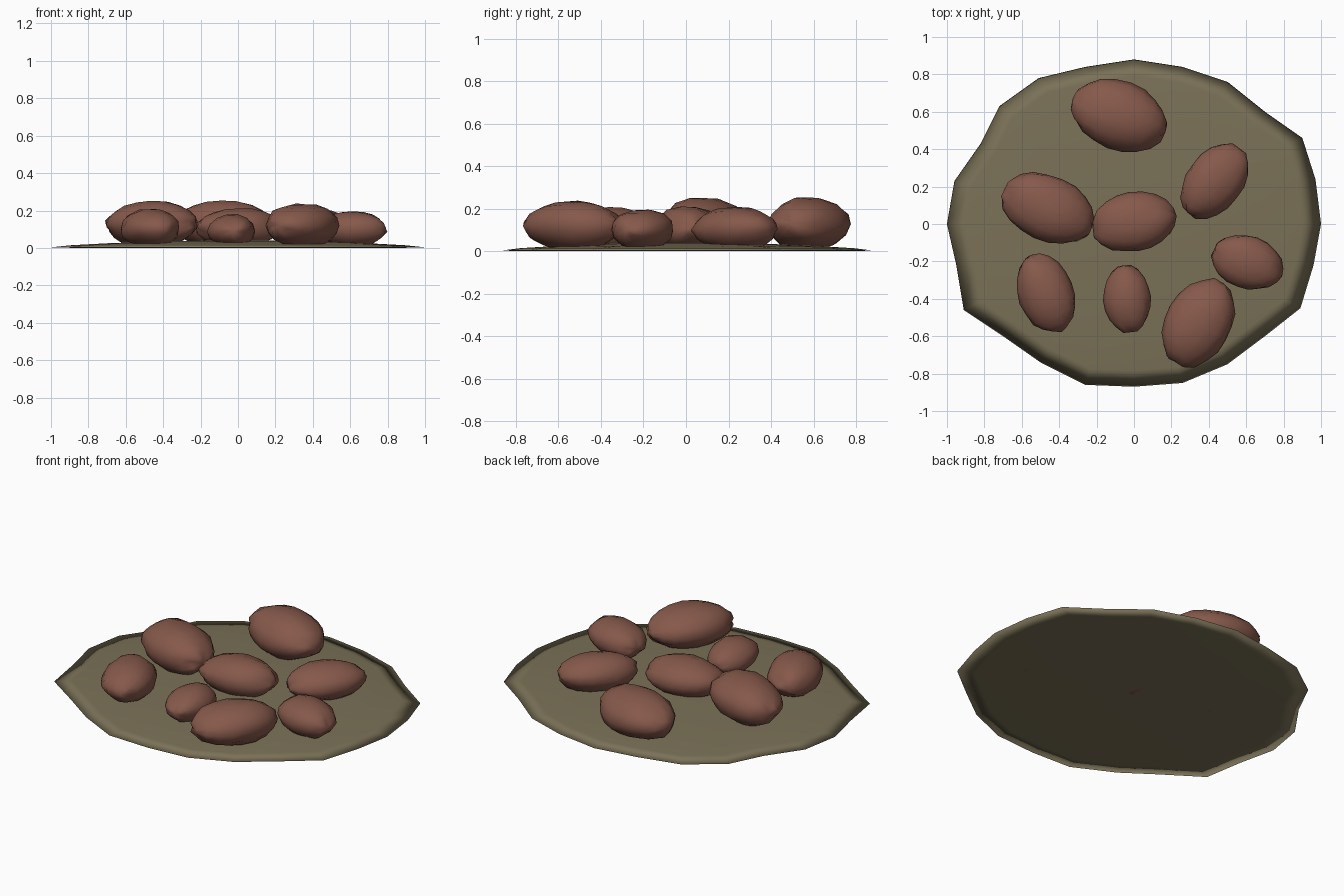
import bpy, bmesh, math, random
from mathutils import Matrix, Vector

random.seed(7)
cube = bpy.data.objects.get("Cube")
if cube:
    bpy.data.objects.remove(cube, do_unlink=True)


def make_material(name, rgb):
    mat = bpy.data.materials.new(name)
    mat.use_nodes = True
    colour = (*rgb, 1)
    mat.diffuse_color = colour
    bsdf = next(n for n in mat.node_tree.nodes if n.type == 'BSDF_PRINCIPLED')
    bsdf.inputs["Base Color"].default_value = colour
    return mat


def finish(bm, name, mat):
    bmesh.ops.recalc_face_normals(bm, faces=bm.faces)
    for face in bm.faces:
        face.smooth = True
    mesh = bpy.data.meshes.new(name)
    bm.to_mesh(mesh)
    bm.free()
    mesh.materials.append(mat)
    obj = bpy.data.objects.new(name, mesh)
    bpy.context.collection.objects.link(obj)
    return obj


olive = make_material("olive", (0.195, 0.165, 0.095))
brown = make_material("reddish brown", (0.24, 0.10, 0.07))

# Irregular outline of the shallow mat
OUTLINE = [(0, .88), (.26, .84), (.5, .76), (.7, .6), (.9, .46), (.97, .24),
           (1, 0), (.96, -.22), (.89, -.45), (.7, -.6), (.5, -.75), (.26, -.85),
           (0, -.87), (-.26, -.86), (-.5, -.74), (-.7, -.6), (-.91, -.46), (-.95, -.22),
           (-1, 0), (-.96, .23), (-.82, .43), (-.72, .63), (-.51, .78), (-.26, .84)]


def build_mat():
    bm = bmesh.new()

    def ring(scale, z):
        return [bm.verts.new((x * scale, y * scale, z)) for x, y in OUTLINE]

    # underside, thin rim, then gently domed top
    rings = [ring(s, z) for s, z in
             ((.9, .001), (1, .003), (.9, .014), (.7, .025), (.4, .036))]
    count = len(OUTLINE)
    for low, high in zip(rings, rings[1:]):
        for i in range(count):
            j = (i + 1) % count
            bm.faces.new((low[i], low[j], high[j], high[i]))
    for edge, z in ((rings[0], .001), (rings[-1], .041)):
        centre = bm.verts.new((0, 0, z))
        for i in range(count):
            bm.faces.new((edge[i], edge[(i + 1) % count], centre))
    finish(bm, "woven_mat", olive)


def build_tuber(name, x, y, half_length, half_width, top, angle):
    # Lumpy ellipsoid lying on its side, its poles along the long axis
    bm = bmesh.new()
    bmesh.ops.create_uvsphere(bm, u_segments=14, v_segments=10, radius=1)
    bmesh.ops.rotate(bm, verts=bm.verts, matrix=Matrix.Rotation(math.pi / 2, 3, 'Y'))
    half_height = top / 2
    phase = random.uniform(0, math.tau)
    turn = Matrix.Rotation(math.radians(angle), 3, 'Z')
    for v in bm.verts:
        around = math.atan2(v.co.z, v.co.y)
        lump = 1 + .025 * math.sin(3 * around + phase + 2 * v.co.x)
        lump += random.uniform(-.03, .03)
        p = Vector((v.co.x * half_length, v.co.y * half_width, v.co.z * half_height))
        p = turn @ (p * lump)
        v.co = (p.x + x, p.y + y, max(0, p.z + half_height))
    finish(bm, name, brown)


build_mat()

# centre x, centre y, half length, half width, top, heading in degrees
TUBERS = {
    "back_tuber": (-.08, .58, .265, .185, .255, -20),
    "left_tuber": (-.46, .085, .26, .175, .255, -25),
    "centre_tuber": (0, .01, .225, .16, .215, 8),
    "back_right_tuber": (.43, .23, .225, .15, .21, 52),
    "side_tuber": (.605, -.205, .195, .14, .2, -22),
    "front_right_tuber": (.345, -.53, .25, .175, .24, 58),
    "front_middle_tuber": (-.035, -.4, .18, .127, .18, 95),
    "front_left_tuber": (-.47, -.37, .215, .15, .21, 112),
}
for tuber_name, shape in TUBERS.items():
    build_tuber(tuber_name, *shape)
